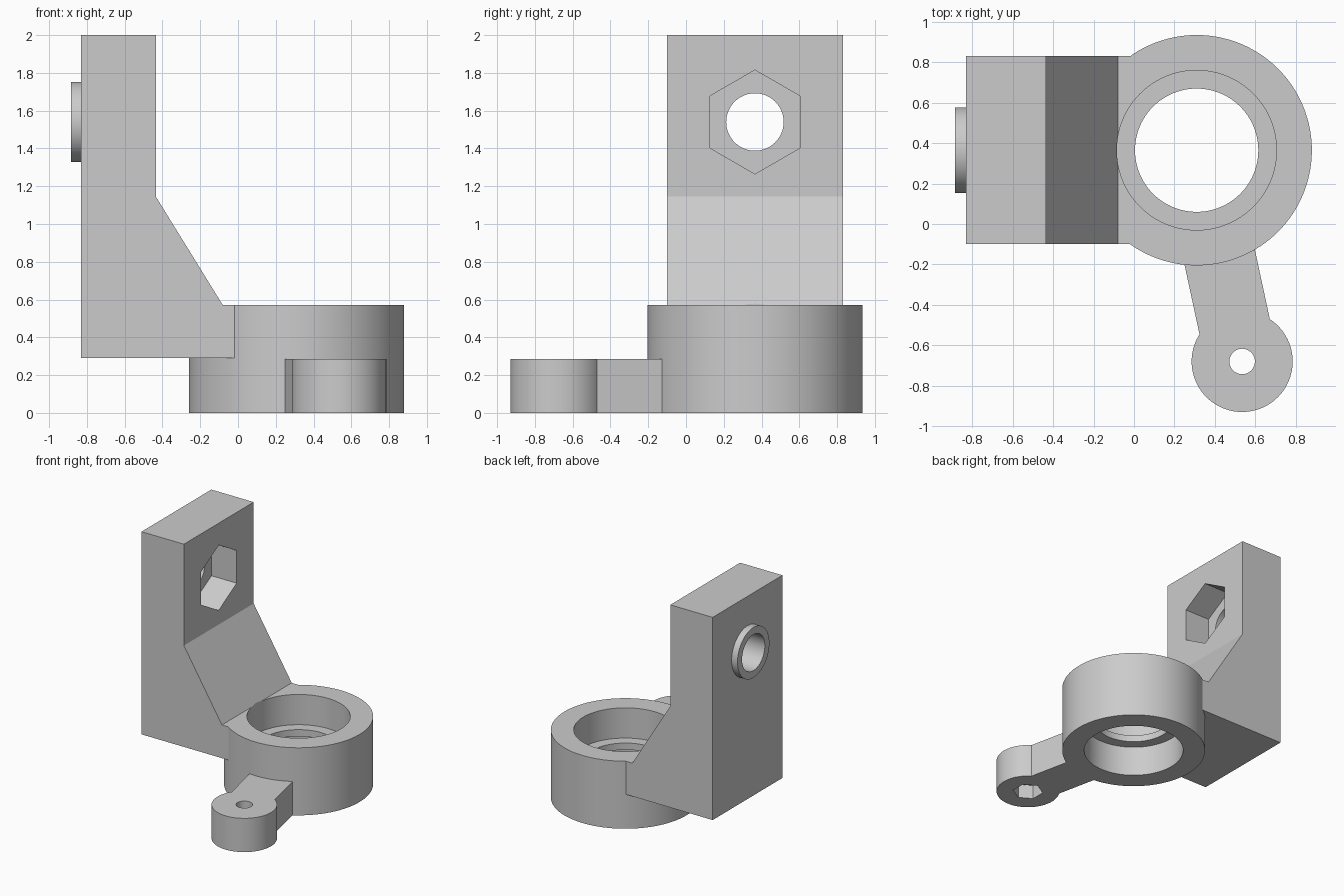
import bpy
import bmesh
from math import cos, sin, pi, radians, atan2, hypot
from mathutils import Matrix, Vector

cube = bpy.data.objects.get("Cube")
if cube:
    bpy.data.objects.remove(cube, do_unlink=True)

grey = bpy.data.materials.new("light_grey")
grey.use_nodes = True
colour = (0.6, 0.6, 0.6, 1.0)
grey.diffuse_color = colour
grey.node_tree.nodes["Principled BSDF"].inputs["Base Color"].default_value = colour

UPRIGHT = Matrix.Identity(4)
# Turns a profile's (x, y, z) axes to world (x, z, -y)
SIDE = Matrix.Rotation(radians(90), 4, "X")
# Turns a profile's (x, y, z) axes to world (y, z, x)
END = Matrix(((0, 0, 1, 0), (1, 0, 0, 0), (0, 1, 0, 0), (0, 0, 0, 1)))


def prism(name, points, low, high, frame=UPRIGHT):
    """Extrude a flat profile from low to high along its own z."""
    bm = bmesh.new()
    face = bm.faces.new([bm.verts.new((x, y, low)) for x, y in points])
    extruded = bmesh.ops.extrude_face_region(bm, geom=[face])["geom"]
    top = [v for v in extruded if isinstance(v, bmesh.types.BMVert)]
    bmesh.ops.translate(bm, vec=Vector((0, 0, high - low)), verts=top)
    bmesh.ops.recalc_face_normals(bm, faces=bm.faces)
    bm.transform(frame)
    mesh = bpy.data.meshes.new(name)
    bm.to_mesh(mesh)
    bm.free()
    mesh.materials.append(grey)
    obj = bpy.data.objects.new(name, mesh)
    bpy.context.collection.objects.link(obj)
    return obj


def circle(centre, radius, sides=96, start=0.0):
    return [(centre[0] + radius * cos(start + 2 * pi * i / sides),
             centre[1] + radius * sin(start + 2 * pi * i / sides))
            for i in range(sides)]


def combine(body, others, operation):
    """Apply a boolean with each part, then remove that part."""
    bpy.context.view_layer.objects.active = body
    for other in others:
        mod = body.modifiers.new(operation.lower(), "BOOLEAN")
        mod.operation = operation
        mod.solver = "EXACT"
        mod.object = other
        bpy.ops.object.modifier_apply(modifier=mod.name)
        bpy.data.objects.remove(other, do_unlink=True)


ring = (0.31, 0.365)       # bearing ring centre
lug = (0.535, -0.68)       # small lug centre
bolt = (0.365, 1.54)       # bolt axis in the upright plate (y, z)
height, arm_top = 0.57, 0.285

# Bearing ring
bracket = prism("bracket", circle(ring, 0.57, 128), 0, height)

# Upright plate with sloping gusset and foot
plate = prism("upright_plate",
              [(-0.83, 0.29), (0.12, 0.29), (0.12, height), (-0.08, height),
               (-0.435, 1.145), (-0.435, 2), (-0.83, 2)],
              -0.83, 0.1, SIDE)

# Raised collar behind the plate
collar = prism("collar", circle(bolt, 0.2125), -0.885, -0.75, END)

# Straight arm from the ring to the lug
dx, dy = lug[0] - ring[0], lug[1] - ring[1]
length, angle = hypot(dx, dy), atan2(dy, dx)
half = 0.178
turn = Matrix.Translation((*ring, 0)) @ Matrix.Rotation(angle, 4, "Z")
arm = prism("arm", [(0.45, -half), (length, -half), (length, half), (0.45, half)],
            0, arm_top, turn)
lug_disc = prism("lug", circle(lug, 0.25), 0, arm_top)
combine(bracket, [plate, collar, arm, lug_disc], "UNION")

# Bores above and below an inner lip, bolt holes and hexagonal nut pockets
cutters = [
    prism("upper_bore", circle(ring, 0.395), 0.315, 0.7),
    prism("lower_bore", circle(ring, 0.395), -0.1, 0.258),
    prism("lip_bore", circle(ring, 0.305), -0.2, 0.8),
    prism("bolt_hole", circle(bolt, 0.152, 64), -1, 0, END),
    prism("nut_pocket", circle(bolt, 0.275, 6, pi / 2), -0.67, -0.3, END),
    prism("lug_hole", circle(lug, 0.063, 48), -0.1, 0.4),
    prism("lug_nut_pocket", circle(lug, 0.12, 6, pi / 2), -0.1, 0.12),
]
for cutter in cutters:
    cutter.hide_render = True
combine(bracket, cutters, "DIFFERENCE")

# Merge stray points and shade curved walls smoothly
bm = bmesh.new()
bm.from_mesh(bracket.data)
bmesh.ops.remove_doubles(bm, verts=bm.verts, dist=0.0001)
bm.to_mesh(bracket.data)
bm.free()
bpy.ops.object.select_all(action="DESELECT")
bracket.select_set(True)
bpy.context.view_layer.objects.active = bracket
bpy.ops.object.shade_smooth_by_angle(angle=radians(25))
